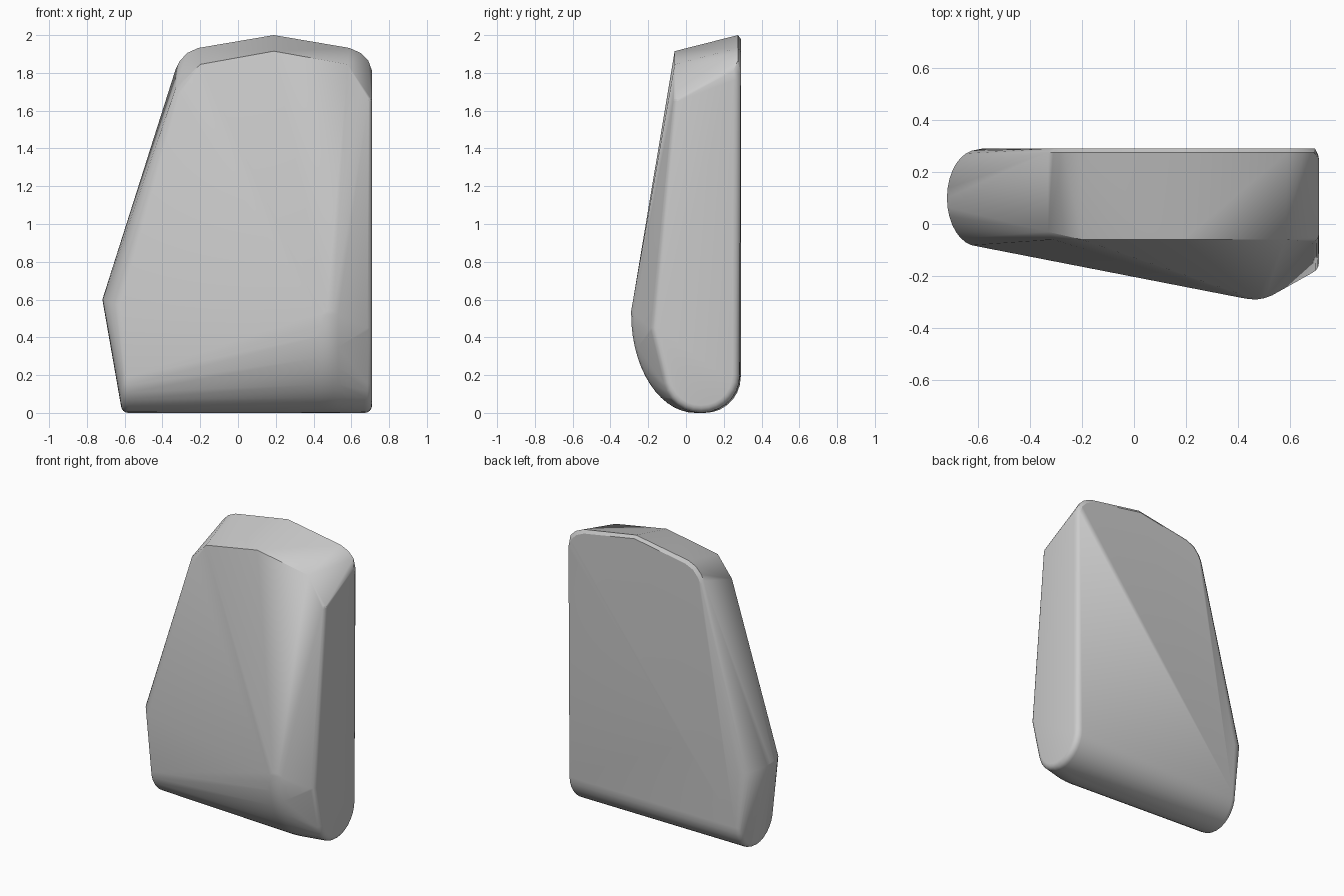
import bpy, bmesh
from math import sin, cos, pi, radians
from mathutils import Vector

cube = bpy.data.objects.get("Cube")
if cube:
    bpy.data.objects.remove(cube)

bm = bmesh.new()


def point(x, y, z):
    bm.verts.new((x, y, z))


def ball(x, y, z, r):
    """Rounded corner: a small sphere swallowed by the hull."""
    ret = bmesh.ops.create_uvsphere(bm, u_segments=16, v_segments=8, radius=r)
    bmesh.ops.translate(bm, verts=ret["verts"], vec=Vector((x, y, z)))


def arc(x, y, z, ry, rz, start, end, steps=14):
    """Elliptical arc in the side plane, angles in degrees from +y."""
    for i in range(steps + 1):
        a = radians(start + (end - start) * i / steps)
        point(x, y + ry * cos(a), z + rz * sin(a))


# Rounded underside: left end, with a softened rim
for k in range(5):
    a = k * pi / 8
    inset = 0.04 * (1 - cos(a))
    arc(-0.58 - 0.04 * sin(a), 0.10, 0.19, 0.19 - inset, 0.19 - inset, 180, 360)

# Rounded underside: right end
for k in range(5):
    a = k * pi / 8
    inset = 0.04 * (1 - cos(a))
    arc(0.67 + 0.04 * sin(a), 0.08, 0.20, 0.205 - inset, 0.20 - inset, 180, 360)

# Swollen front: a sweep from the underside up to the bulge
for x, dy in ((0.41, 0.007), (0.44, 0.002), (0.47, 0), (0.50, 0.005), (0.53, 0.016)):
    arc(x, 0.05, 0.52, 0.34 - dy, 0.52, 180, 270)
ball(0.47, -0.20, 0.54, 0.09)

# Right flank corners
ball(0.67, -0.15, 0.45, 0.04)
ball(0.68, -0.04, 1.65, 0.03)
ball(0.67, 0.25, 1.76, 0.04)

# Rounded left nose
for i in range(17):
    a = pi * i / 16
    point(-0.60 - 0.118 * sin(a), 0.10 + 0.185 * cos(a), 0.56 + 0.04 * sin(a))

# Slanted cap: crisp front rim, softened back rim
for x, z in ((-0.20, 1.845), (0.19, 1.915), (0.58, 1.845)):
    point(x, -0.06, z)
for x, z in ((-0.31, 1.69), (-0.33, 1.72)):
    point(x, -0.06 + (z - 1.69), z)
rim = [(-0.33, 1.82), (-0.31, 1.86), (-0.27, 1.905), (-0.21, 1.932),
       (0.19, 2.0), (0.59, 1.932), (0.65, 1.905), (0.69, 1.865), (0.71, 1.81)]
for x, z in rim:
    point(x, 0.275, z) if x < 0.7 else point(x, 0.25, z)
    point(0.19 + (x - 0.19) * 0.97, 0.29, z - 0.02)

# Wrap everything in one skin
hull = bmesh.ops.convex_hull(bm, input=bm.verts[:])
loose = {g for g in hull["geom_interior"] + hull["geom_unused"]
         if isinstance(g, bmesh.types.BMVert)}
bmesh.ops.delete(bm, geom=list(loose), context="VERTS")
hull_verts = [v for v in bm.verts if not v.link_faces]
bmesh.ops.delete(bm, geom=hull_verts, context="VERTS")
bmesh.ops.remove_doubles(bm, verts=bm.verts[:], dist=0.002)
bmesh.ops.recalc_face_normals(bm, faces=bm.faces[:])

mesh = bpy.data.meshes.new("stone_body")
bm.to_mesh(mesh)
bm.free()
body = bpy.data.objects.new("stone_body", mesh)
bpy.context.collection.objects.link(body)

# Plain grey
grey = bpy.data.materials.new("plain_grey")
grey.use_nodes = True
colour = (0.6, 0.6, 0.6, 1)
grey.diffuse_color = colour
grey.node_tree.nodes["Principled BSDF"].inputs["Base Color"].default_value = colour
mesh.materials.append(grey)

bpy.context.view_layer.objects.active = body
body.select_set(True)
bpy.ops.object.shade_smooth_by_angle(angle=radians(25))
